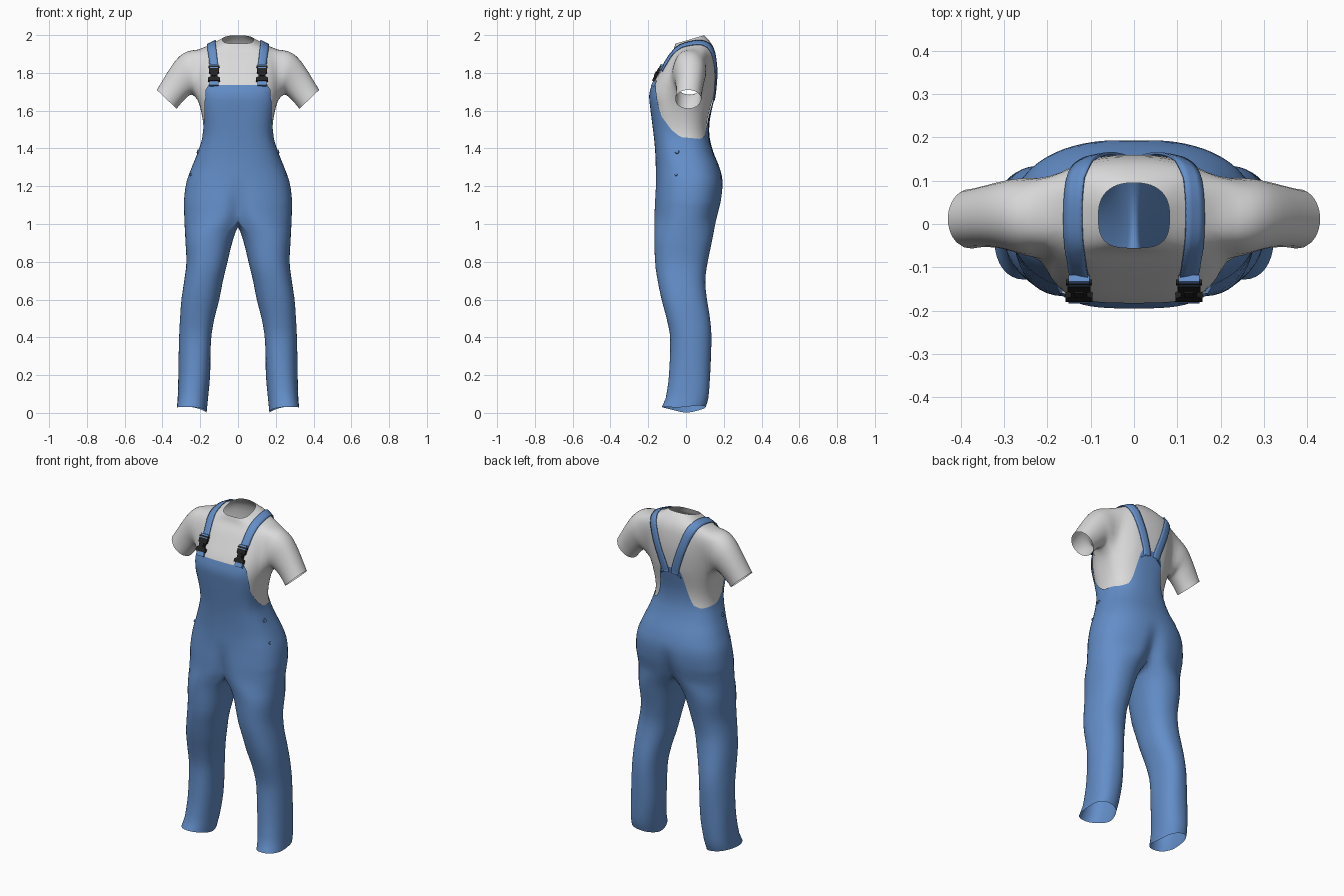
import bpy, bmesh, math
from mathutils import Vector
from mathutils.bvhtree import BVHTree

if "Cube" in bpy.data.objects:
    bpy.data.objects.remove(bpy.data.objects["Cube"])


def material(name, rgb):
    m = bpy.data.materials.new(name)
    m.diffuse_color = (*rgb, 1)
    m.use_nodes = True
    m.node_tree.nodes["Principled BSDF"].inputs["Base Color"].default_value = m.diffuse_color
    return m


DENIM = material("denim_blue", (0.125, 0.27, 0.58))
COTTON = material("shirt_white", (0.70, 0.70, 0.70))
PLASTIC = material("buckle_black", (0.015, 0.015, 0.015))

# torso sections: height, half width, front y, back y
TORSO = [(1.02, .280, -.170, .160), (1.12, .281, -.163, .183), (1.22, .268, -.156, .190),
         (1.30, .240, -.155, .172), (1.38, .208, -.158, .140), (1.46, .184, -.165, .120),
         (1.54, .185, -.175, .120), (1.62, .200, -.185, .135), (1.68, .210, -.190, .148),
         (1.74, .215, -.175, .155), (1.80, .217, -.142, .160), (1.86, .217, -.108, .158),
         (1.91, .210, -.080, .150), (1.935, .175, -.067, .135), (1.96, .115, -.060, .113),
         (1.977, .082, -.055, .095)]
# leg sections: height, outer x, inner x, front y, back y
LEG = [(0, .325, .168, -.128, .105), (.08, .320, .160, -.105, .120), (.20, .315, .148, -.088, .130),
       (.40, .310, .140, -.085, .133), (.50, .306, .125, -.105, .125), (.60, .300, .100, -.130, .110),
       (.70, .285, .080, -.150, .102), (.80, .272, .055, -.165, .115), (.88, .277, .037, -.168, .133),
       (.96, .281, .014, -.169, .148)]
# upper edge of the bib and back panel: angle from front, height
EDGE = [(0, 1.735), (30, 1.735), (48, 1.745), (53, 1.66), (60, 1.57), (74, 1.50), (88, 1.46),
        (122, 1.45), (137, 1.47), (147, 1.54), (155, 1.64), (159, 1.685), (180, 1.69)]


def lookup(table, t, smooth=True):
    """Interpolate the rows of a table by their first column."""
    t = min(max(t, table[0][0]), table[-1][0])
    i = next(k for k in range(len(table) - 1) if t <= table[k + 1][0])
    a, b = table[i], table[i + 1]
    p, q = table[max(i - 1, 0)], table[min(i + 2, len(table) - 1)]
    h = b[0] - a[0]
    u = (t - a[0]) / h
    out = []
    for k in range(1, len(a)):
        if not smooth:
            out.append(a[k] + (b[k] - a[k]) * u)
            continue
        ma = (b[k] - p[k]) / (b[0] - p[0]) * h
        mb = (q[k] - a[k]) / (q[0] - a[0]) * h
        out.append((2*u**3 - 3*u**2 + 1) * a[k] + (u**3 - 2*u**2 + u) * ma
                   + (3*u**2 - 2*u**3) * b[k] + (u**3 - u**2) * mb)
    return out


def clamp(v):
    return min(max(v, 0), 1)


def oval(phi, w, d, n):
    s, c = math.sin(phi), -math.cos(phi)
    r = ((abs(s) / w) ** n + (abs(c) / d) ** n) ** (-1 / n)
    return r * s, r * c


def torso(deg, z, off=0.0):
    w, yf, yb = lookup(TORSO, z)
    n = 2.4 + (0.8 * clamp((z - 1.3) / 0.3) if deg < 90 else 0)
    x, y = oval(math.radians(deg), w + off, (yb - yf) / 2 + off, n)
    # hollow between the thighs and seat halves
    y *= 1 - 0.25 * math.exp(-(x / 0.045) ** 2) * clamp((1.25 - z) / 0.23) ** 1.5
    y += (yf + yb) / 2
    z += clamp((z - 1.88) / 0.1) * 0.3 * (y - 0.02)
    return Vector((0 if deg in (0, 180) else x, y, z))


def finish(name, bm, mat, smooth=True, centre=None):
    if centre is not None:
        bmesh.ops.recalc_face_normals(bm, faces=bm.faces)
        if sum(f.normal.dot((f.calc_center_median() - centre) * Vector((1, 1, 0)))
               * f.calc_area() for f in bm.faces) < 0:
            bmesh.ops.reverse_faces(bm, faces=bm.faces)
    for f in bm.faces:
        f.smooth = smooth
    bm.normal_update()
    me = bpy.data.meshes.new(name)
    bm.to_mesh(me)
    me.materials.append(mat)
    ob = bpy.data.objects.new(name, me)
    bpy.context.collection.objects.link(ob)
    mir = ob.modifiers.new("mirror", 'MIRROR')
    mir.merge_threshold = 0.0005
    return ob


def skin(bm, a, b, closed=False):
    for i in range(len(a) if closed else len(a) - 1):
        k = (i + 1) % len(a)
        bm.faces.new((a[i], a[k], b[k], b[i]))


COLS = [5 * i for i in range(37)]

# overalls: upper part, then a leg grown from the half ring plus a crotch bridge
bm = bmesh.new()
ROWS = 26
grid = []
for j in range(ROWS + 1):
    grid.append([bm.verts.new(torso(d, 1.02 + (lookup(EDGE, d, False)[0] - 1.02) * j / ROWS, .005))
                 for d in COLS])
for a, b in zip(grid, grid[1:]):
    skin(bm, a, b)
front, back = grid[0][0].co, grid[0][-1].co
bridge = []
for k in range(1, 16):
    p = back.lerp(front, k / 16)
    p.z -= 0.035 * math.sin(math.pi * k / 16)
    bridge.append(bm.verts.new(p))
prev = grid[0] + bridge
angles = [-40 + 260 * i / 36 for i in range(37)] + [220 + 100 * k / 16 for k in range(1, 16)]
for j in range(26):
    z = 0.96 * (1 - j / 25)
    xo, xi, yf, yb = lookup(LEG, z)
    ring = []
    for a in angles:
        t = math.radians(a)
        fold = 1 + 0.022 * clamp((0.75 - z) / 0.3) * math.sin(3 * t + 9 * z)
        x, y = oval(t, (xo - xi) / 2 * fold, (yb - yf) / 2 * fold, 2.3)
        hem = (0.024 + 0.014 * math.sin(t) + 0.008 * math.cos(2 * t + 0.5)) * clamp(1 - z / 0.08)
        ring.append(bm.verts.new((max((xo + xi) / 2 + x, 0.004), (yf + yb) / 2 + y, z + hem)))
    skin(bm, prev, ring, True)
    prev = ring
soft = [v for v in bm.verts if 0.8 < v.co.z < 1.1 and v.co.x > 0.003 and not v.is_boundary]
for _ in range(3):
    bmesh.ops.smooth_vert(bm, verts=soft, factor=0.5, use_axis_x=True, use_axis_y=True, use_axis_z=True)
finish("overalls", bm, DENIM, centre=Vector((0.12, 0, 0)))
denim_tree = BVHTree.FromBMesh(bm)

# shirt: body from the overalls' edge to the neck, with an open armhole
bm = bmesh.new()
LEVELS = [0, .12, .25, .38, .51, .63, .72, .80, .86, .91, .96, 1]
LOW, I0, I1 = 6, 14, 23
J0, J1 = LOW, LOW + 7
cols = []
for d in COLS:
    zb = lookup(EDGE, d, False)[0] - 0.03
    mid = max(1.66, zb + 0.02)
    zs = [zb + (mid - zb) * j / LOW for j in range(LOW)] + [mid + (1.977 - mid) * u for u in LEVELS]
    cols.append([bm.verts.new(torso(d, z)) for z in zs])
for i in range(36):
    for j in range(len(cols[0]) - 1):
        if not (I0 <= i < I1 and J0 <= j < J1):
            bm.faces.new((cols[i][j], cols[i + 1][j], cols[i + 1][j + 1], cols[i][j + 1]))
loop = ([cols[i][J0] for i in range(I0, I1)] + [cols[I1][j] for j in range(J0, J1)]
        + [cols[i][J1] for i in range(I1, I0, -1)] + [cols[I0][j] for j in range(J1, J0, -1)])

# sleeve rings: top x z, bottom x z, half depth, centre y
turn = [math.atan2((v.co.y - .015) / .09, (v.co.z - 1.79) / .125) for v in loop]
SLEEVE = [(0, .25, 1.928, .232, 1.675, .098, .016), (1, .31, 1.892, .25, 1.685, .088, .02),
          (2, .362, 1.825, .285, 1.655, .077, .02), (3, .43, 1.71, .325, 1.61, .069, .012)]
prev = loop
for s in range(10):
    tx, tz, bx, bz, hy, cy = lookup(SLEEVE, s / 3)
    ring = []
    for a in turn:
        u = (1 + math.cos(a)) / 2
        ring.append(bm.verts.new((bx + (tx - bx) * u, cy + hy * math.sin(a), bz + (tz - bz) * u)))
    skin(bm, prev, ring, True)
    prev = ring
bmesh.ops.delete(bm, geom=[v for v in bm.verts if not v.link_faces], context='VERTS')
soft = [v for v in bm.verts if v.co.x > 0.12 and v.co.z > 1.6 and not v.is_boundary]
for _ in range(4):
    bmesh.ops.smooth_vert(bm, verts=soft, factor=0.5, use_axis_x=True, use_axis_y=True, use_axis_z=True)
finish("shirt", bm, COTTON, centre=Vector((0.05, 0.01, 0)))
shirt_tree = BVHTree.FromBMesh(bm)

# shoulder straps laid over the shirt
PATH = [(.127, -.135, 1.815), (.13, -.115, 1.85), (.135, -.08, 1.90), (.14, -.03, 1.94),
        (.14, .03, 1.955), (.13, .09, 1.945), (.113, .13, 1.91), (.09, .155, 1.84),
        (.062, .16, 1.76), (.036, .155, 1.68), (.03, .15, 1.63)]
table = [(i, *p) for i, p in enumerate(PATH)]
bm = bmesh.new()
prev = None
for k in range(41):
    t = k / 4
    p = Vector(lookup(table, t))
    tan = (Vector(lookup(table, t + .1)) - Vector(lookup(table, t - .1))).normalized()
    nor = shirt_tree.find_nearest(p)[1]
    side = tan.cross(nor).normalized()
    row = []
    for o in (-.023, -.008, .008, .023):
        loc, n, _, _ = shirt_tree.find_nearest(p + side * o)
        q = loc + n * 0.009
        q.x = max(q.x, 0.002)
        row.append(bm.verts.new(q))
    if prev:
        skin(bm, prev, row)
    prev = row
strap = finish("shoulder_strap", bm, DENIM, centre=Vector((0, 0.02, 0)))
sol = strap.modifiers.new("thickness", 'SOLIDIFY')
sol.thickness = 0.006

# buckles: flat plates on the slope between bib and strap
UP = Vector((0, .447, .894))
OUT = Vector((0, -.894, .447))
BASE = Vector((.127, -.152, 1.79))


def plate(name, outline, mat, lift, thick):
    bm = bmesh.new()
    pts = [(u, v) for u, v in outline] + [(-u, v) for u, v in reversed(outline)]
    f = bm.faces.new([bm.verts.new(BASE + Vector((u, 0, 0)) + UP * v + OUT * lift) for u, v in pts])
    ext = bmesh.ops.extrude_face_region(bm, geom=[f])
    bmesh.ops.translate(bm, vec=OUT * thick, verts=[g for g in ext['geom'] if isinstance(g, bmesh.types.BMVert)])
    bmesh.ops.recalc_face_normals(bm, faces=bm.faces)
    return finish(name, bm, mat, smooth=False)


plate("buckle_body", [(.031, -.040), (.031, -.022), (.018, -.014), (.018, .004), (.027, .012),
                      (.027, .036)], PLASTIC, -.004, .015)
plate("buckle_top_bar", [(.030, .041), (.030, .050)], PLASTIC, -.002, .011)
plate("buckle_ridge", [(.012, -.012), (.012, .014)], PLASTIC, .011, .004)
plate("strap_fold", [(.024, .022), (.024, .060)], DENIM, -.008, .017)
plate("bib_tab", [(.024, -.064), (.024, -.030)], DENIM, -.012, .016)

# side buttons
for name, spot, rad in (("upper_side_button", (.25, -.055, 1.395), .012),
                        ("lower_side_button", (.29, -.07, 1.275), .008)):
    loc, n, _, _ = denim_tree.find_nearest(Vector(spot))
    bm = bmesh.new()
    rot = n.to_track_quat('Z', 'Y').to_matrix().to_4x4()
    rot.translation = loc + n * 0.002
    bmesh.ops.create_cone(bm, cap_ends=True, segments=16, radius1=rad, radius2=rad * .8,
                          depth=0.008, matrix=rot)
    finish(name, bm, DENIM, smooth=False)
